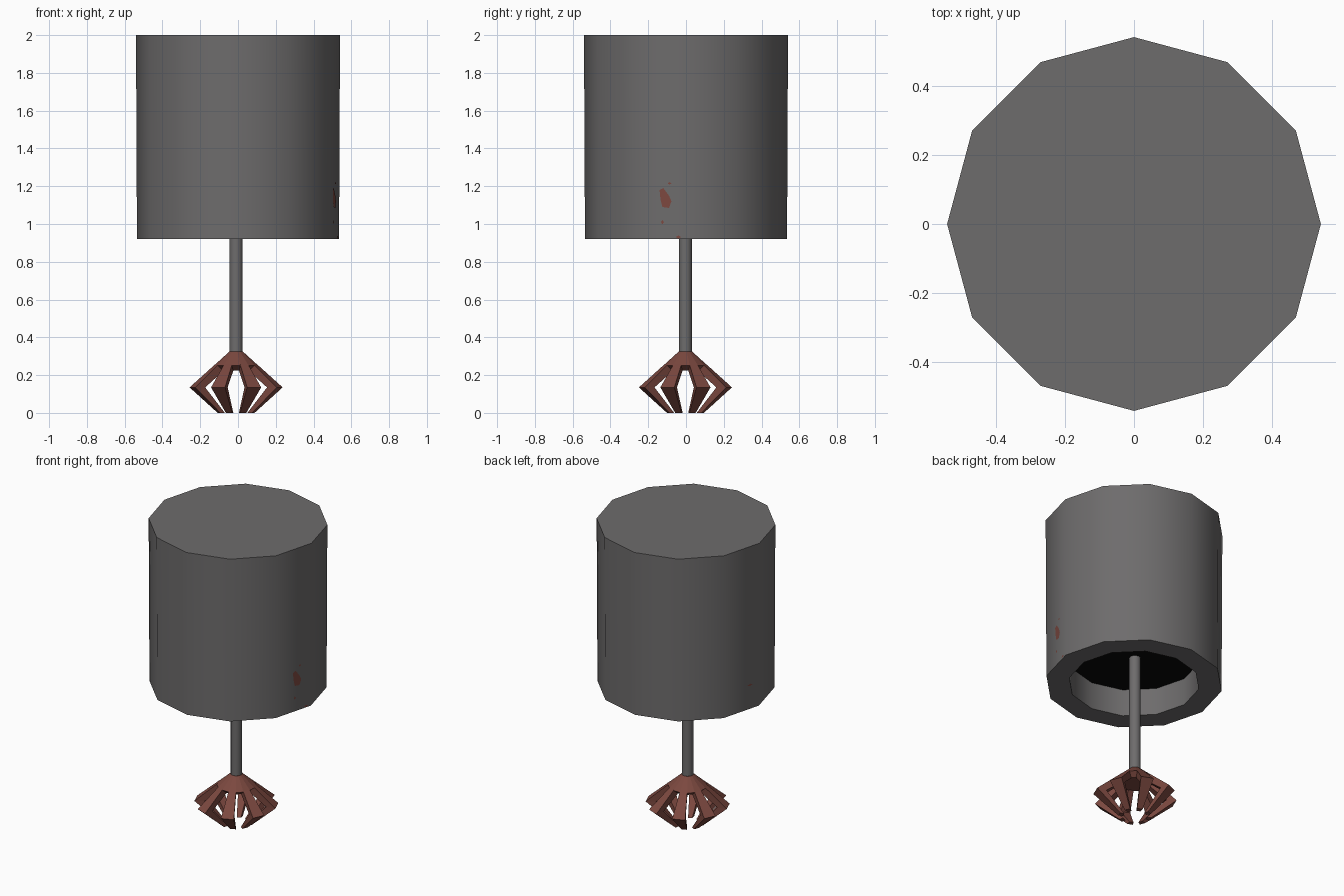
import bpy, bmesh, math
from mathutils import Vector

if "Cube" in bpy.data.objects:
    bpy.data.objects.remove(bpy.data.objects["Cube"])


def material(name, rgb):
    m = bpy.data.materials.new(name)
    m.diffuse_color = (*rgb, 1)
    m.use_nodes = True
    m.node_tree.nodes["Principled BSDF"].inputs["Base Color"].default_value = m.diffuse_color
    return m


GREY = material("dull steel", (0.155, 0.150, 0.151))
RUST = material("rusty red", (0.20, 0.065, 0.050))
BLACK = material("dark hollow", (0.002, 0.002, 0.002))


def finish(name, bm, mats, smooth=False, recalc=True):
    if recalc:
        bmesh.ops.recalc_face_normals(bm, faces=bm.faces)
    me = bpy.data.meshes.new(name)
    bm.to_mesh(me)
    bm.free()
    for m in mats:
        me.materials.append(m)
    ob = bpy.data.objects.new(name, me)
    bpy.context.collection.objects.link(ob)
    if smooth:
        bpy.ops.object.select_all(action='DESELECT')
        ob.select_set(True)
        bpy.context.view_layer.objects.active = ob
        bpy.ops.object.shade_smooth_by_angle(angle=math.radians(40))
    return ob


def lathe(bm, profile, sides, cx=0, cy=0, phase=0):
    """Closed solid from (radius, z) rings, capped at first and last ring."""
    rings = []
    for r, z in profile:
        rings.append([bm.verts.new((cx + r * math.cos(phase + i * math.tau / sides),
                                    cy + r * math.sin(phase + i * math.tau / sides), z))
                      for i in range(sides)])
    for a, b in zip(rings, rings[1:]):
        for i in range(sides):
            j = (i + 1) % sides
            bm.faces.new((a[i], a[j], b[j], b[i]))
    first = bm.faces.new(rings[0])
    last = bm.faces.new(rings[-1])
    return first, last


# Housing: twelve-sided drum with a shallow black recess underneath
R_TOP, R_BOT, Z_TOP, Z_BOT = 0.54, 0.535, 2.0, 0.92
bm = bmesh.new()
_, ceiling = lathe(bm, [(R_TOP, Z_TOP), (R_BOT, Z_BOT), (0.395, Z_BOT), (0.395, 1.10)], 12)
ceiling.material_index = 1
finish("housing", bm, [GREY, BLACK], smooth=True)

# Rod hanging from the recess
CX, CY = -0.01, -0.003
bm = bmesh.new()
lathe(bm, [(0.035, 1.10), (0.035, 0.32)], 12, CX, CY)
finish("rod", bm, [GREY], smooth=True)

# Claw hub: solid cone the fingers grow from
bm = bmesh.new()
lathe(bm, [(0.036, 0.325), (0.118, 0.252), (0.085, 0.225)], 16, CX, CY, math.pi / 16)

# Eight bent fingers: (outer radius, z, inner radius, z, half width)
SECTIONS = [(0.112, 0.256, 0.075, 0.225, 0.023),
            (0.250, 0.135, 0.190, 0.135, 0.040),
            (0.098, 0.000, 0.070, 0.000, 0.018)]
for k in range(8):
    a = math.radians(22.5 + 45 * k)
    out, side = Vector((math.cos(a), math.sin(a), 0)), Vector((-math.sin(a), math.cos(a), 0))
    loops = []
    for ro, zo, ri, zi, w in SECTIONS:
        wi = w * ri / ro
        pts = [(ro, -w, zo), (ro, w, zo), (ri, wi, zi), (ri, -wi, zi)]
        loops.append([bm.verts.new(out * r + side * s + Vector((CX, CY, z))) for r, s, z in pts])
    for p, q in zip(loops, loops[1:]):
        for i in range(4):
            j = (i + 1) % 4
            bm.faces.new((p[i], p[j], q[j], q[i]))
    bm.faces.new(loops[0])
    bm.faces.new(loops[-1])
finish("claw", bm, [RUST])


# Rust spots: thin patches lying on one flat side of the housing
def patch(bm, facet_deg, points):
    a = math.radians(facet_deg)
    out, side = Vector((math.cos(a), math.sin(a), 0)), Vector((-math.sin(a), math.cos(a), 0))
    verts = []
    for y, z in points:
        f = (z - Z_BOT) / (Z_TOP - Z_BOT)
        apothem = (R_BOT + (R_TOP - R_BOT) * f) * math.cos(math.pi / 12) + 0.003
        t = (y - apothem * math.sin(a)) / math.cos(a)
        verts.append(bm.verts.new(out * apothem + side * t + Vector((0, 0, z))))
    face = bm.faces.new(verts)
    face.normal_update()
    if face.normal.dot(out) < 0:
        face.normal_flip()


def spot(y, z, w, h):
    return [(y - w, z), (y, z - h), (y + w, z), (y, z + h)]


bm = bmesh.new()
patch(bm, -15, [(-0.14, 1.18), (-0.12, 1.19), (-0.09, 1.15), (-0.077, 1.12),
                (-0.09, 1.085), (-0.125, 1.09), (-0.135, 1.13)])
patch(bm, -15, spot(-0.087, 1.215, 0.010, 0.007))
patch(bm, -15, spot(-0.125, 1.01, 0.008, 0.012))
patch(bm, -15, spot(-0.04, 0.931, 0.015, 0.008))
patch(bm, 165, spot(0.07, 1.08, 0.020, 0.008))
finish("rust_spots", bm, [RUST], recalc=False)
